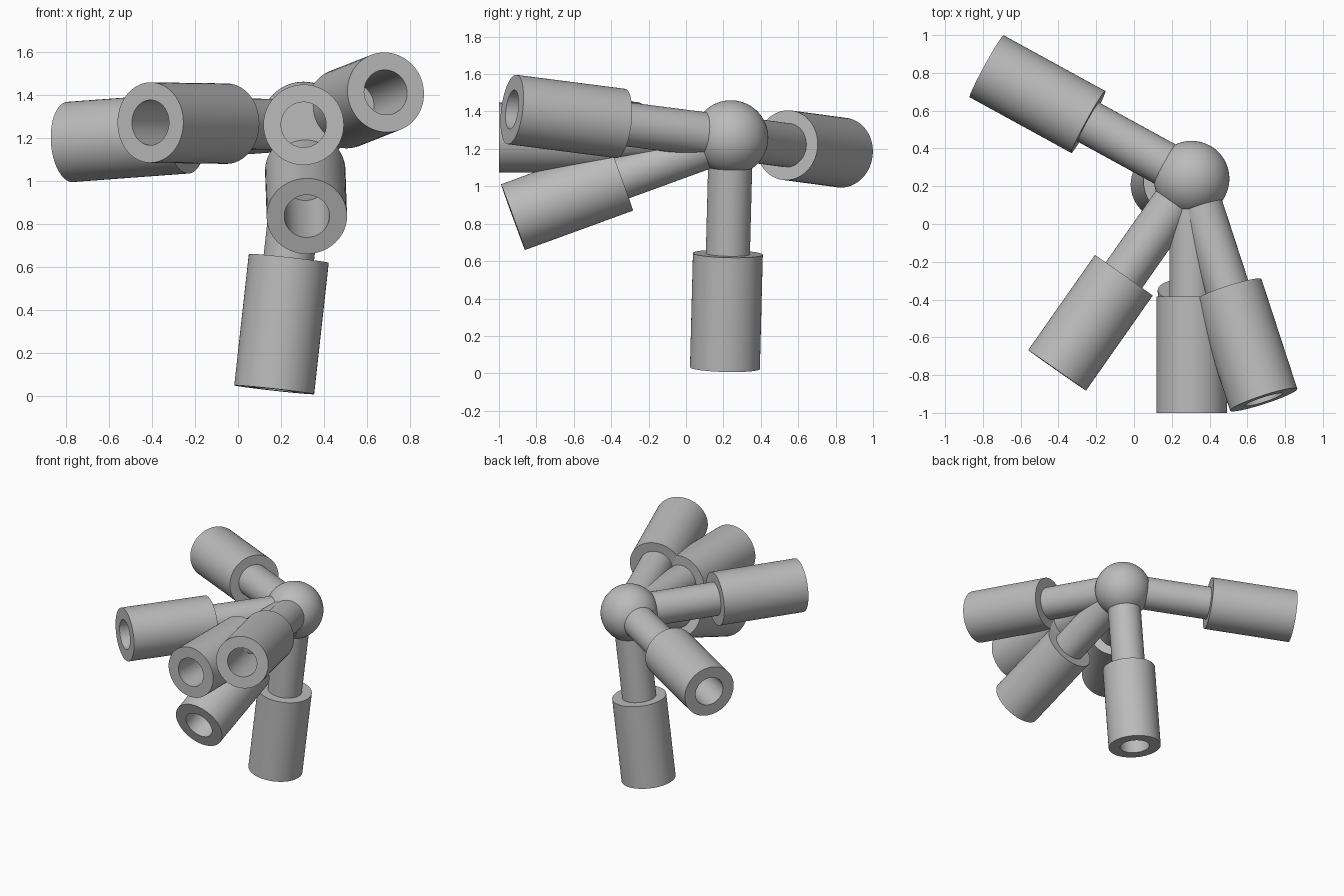
import bpy, bmesh, math
from mathutils import Vector

cube = bpy.data.objects.get("Cube")
if cube:
    bpy.data.objects.remove(cube, do_unlink=True)

grey = bpy.data.materials.new("plain grey")
grey.use_nodes = True
colour = (0.5, 0.5, 0.5, 1)
grey.diffuse_color = colour
grey.node_tree.nodes["Principled BSDF"].inputs["Base Color"].default_value = colour

HUB = Vector((0.305, 0.24, 1.26))
HUB_R, ROD_R, SLEEVE_R, BORE_R = 0.2, 0.118, 0.187, 0.105
SLEEVE_START, BORE_FLOOR, ARM_END = 0.625, 0.74, 1.24


def finish(obj):
    obj.data.materials.append(grey)
    bpy.ops.object.select_all(action='DESELECT')
    obj.select_set(True)
    bpy.context.view_layer.objects.active = obj
    bpy.ops.object.shade_smooth_by_angle(angle=math.radians(35))


def lathe(name, profile, direction, steps=64):
    """Spin a (radius, distance) profile around an axis leaving the hub."""
    bm = bmesh.new()
    verts = [bm.verts.new((r, 0, d)) for r, d in profile]
    edges = [bm.edges.new(pair) for pair in zip(verts, verts[1:])]
    bmesh.ops.spin(bm, geom=verts + edges, cent=(0, 0, 0), axis=(0, 0, 1),
                   angle=math.tau, steps=steps)
    bmesh.ops.remove_doubles(bm, verts=bm.verts, dist=0.0001)
    bmesh.ops.recalc_face_normals(bm, faces=bm.faces)
    mesh = bpy.data.meshes.new(name)
    bm.to_mesh(mesh)
    bm.free()
    obj = bpy.data.objects.new(name, mesh)
    bpy.context.collection.objects.link(obj)
    obj.location = HUB
    obj.rotation_euler = Vector(direction).to_track_quat('Z', 'Y').to_euler()
    finish(obj)


# Central ball joint
bpy.ops.mesh.primitive_uv_sphere_add(segments=64, ring_count=32, radius=HUB_R, location=HUB)
hub = bpy.context.object
hub.name = "hub_ball"
finish(hub)

# Each arm is a rod carrying a wider sleeve with a blind bore in its end
rod = [(0, 0), (ROD_R, 0), (ROD_R, SLEEVE_START + 0.02), (0, SLEEVE_START + 0.02)]
sleeve = [(0, SLEEVE_START), (SLEEVE_R, SLEEVE_START), (SLEEVE_R, ARM_END),
          (BORE_R, ARM_END), (BORE_R, BORE_FLOOR), (0, BORE_FLOOR)]

arms = {
    "front": (0, -1, 0),
    "front_left": (0.38, -1.165, 0.15),
    "front_low": (0.015, -1.165, -0.425),
    "front_right": (-0.71, -1.012, 0.01),
    "back_right": (-1.085, 0.595, -0.08),
    "down": (-0.137, -0.032, -1.235),
}
for name, direction in arms.items():
    lathe(name + "_rod", rod, direction)
    lathe(name + "_sleeve", sleeve, direction)
